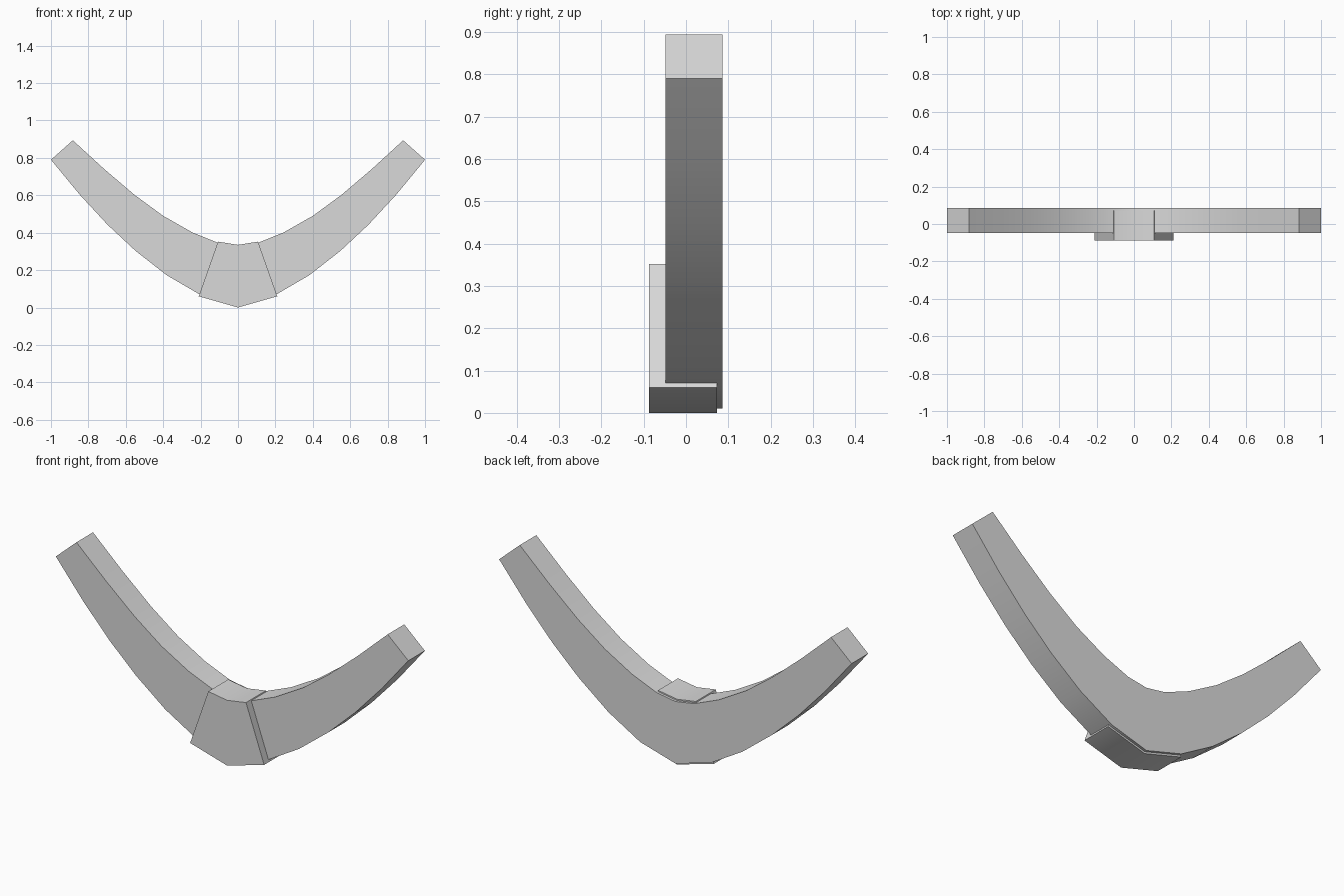
import bpy, bmesh

if "Cube" in bpy.data.objects:
    bpy.data.objects.remove(bpy.data.objects["Cube"])

grey = bpy.data.materials.new("light grey")
grey.diffuse_color = (0.7, 0.7, 0.7, 1)
grey.use_nodes = True
grey.node_tree.nodes["Principled BSDF"].inputs["Base Color"].default_value = grey.diffuse_color


def curved_bar(name, outer, inner, y0, y1):
    """Extrude a left-right symmetric strip between outer and inner half profiles."""
    def full(half):
        return [(-x, z) for x, z in reversed(half[1:])] + half
    outer, inner = full(outer), full(inner)
    bm = bmesh.new()
    rows = [[bm.verts.new((x, y, z)) for x, z in pts]
            for y in (y0, y1) for pts in (outer, inner)]
    of, inf, ob, ib = rows
    loop = [of, inf, ib, ob]
    for i in range(len(outer) - 1):
        for a, b in zip(loop, loop[1:] + loop[:1]):
            bm.faces.new((a[i], a[i + 1], b[i + 1], b[i]))
    for i in (0, -1):
        bm.faces.new([r[i] for r in loop])
    bmesh.ops.recalc_face_normals(bm, faces=bm.faces)
    mesh = bpy.data.meshes.new(name)
    bm.to_mesh(mesh)
    bm.free()
    mesh.materials.append(grey)
    ob = bpy.data.objects.new(name, mesh)
    bpy.context.collection.objects.link(ob)
    bpy.ops.object.select_all(action='DESELECT')
    ob.select_set(True)
    bpy.context.view_layer.objects.active = ob
    bpy.ops.object.shade_smooth_by_angle(angle=0.7)
    return ob


# Long bent limb, profile from the centre outwards
curved_bar("curved_limb",
           [(0, 0.01), (0.2, 0.067), (0.38, 0.172), (0.547, 0.302),
            (0.697, 0.442), (0.845, 0.602), (1.0, 0.79)],
           [(0, 0.328), (0.105, 0.345), (0.245, 0.402), (0.4, 0.49),
            (0.553, 0.602), (0.715, 0.74), (0.883, 0.894)],
           -0.048, 0.086)

# Tapered centre grip, standing proud at the front
curved_bar("centre_grip",
           [(0, 0.0), (0.21, 0.06)],
           [(0, 0.335), (0.107, 0.352)],
           -0.088, 0.073)
